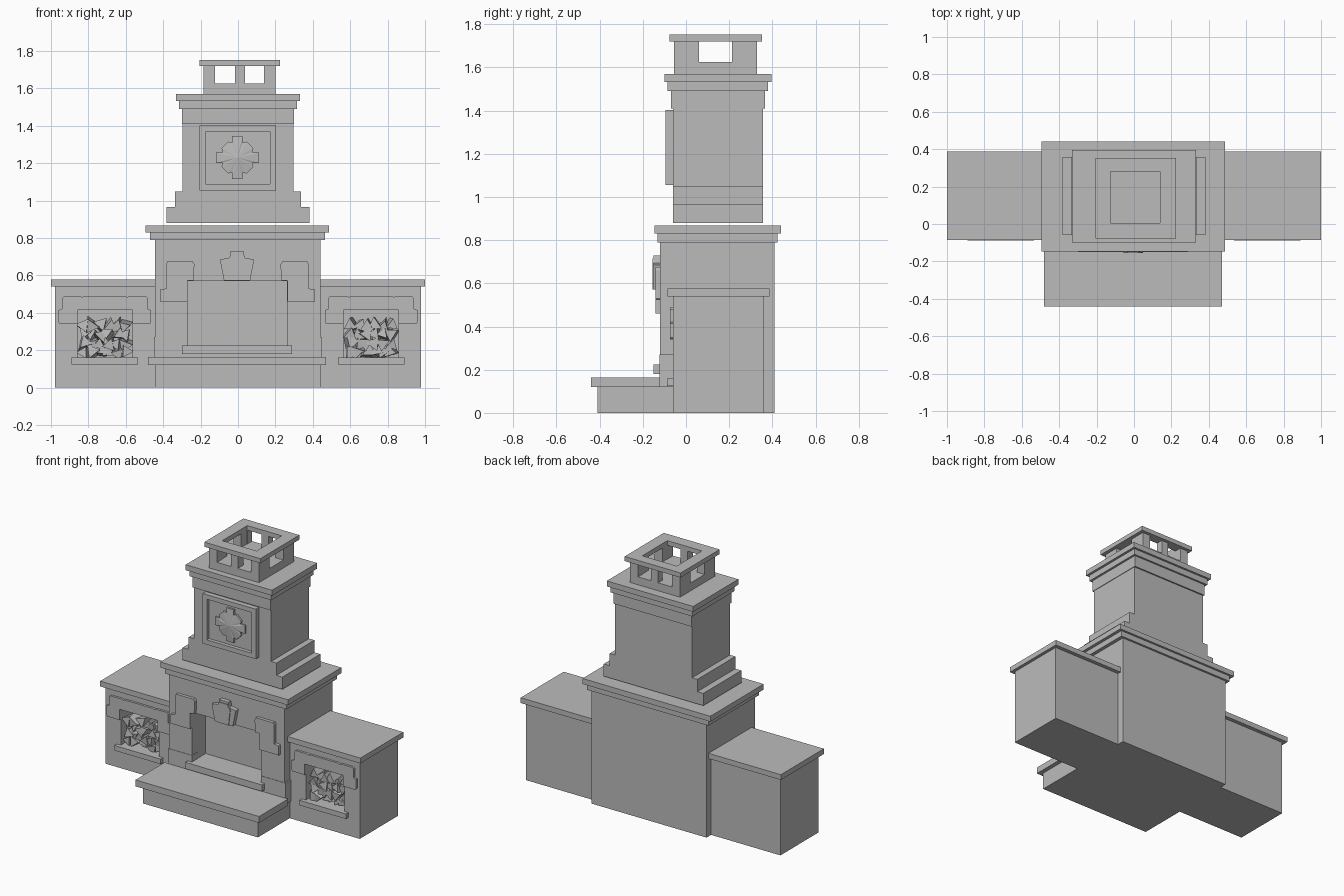
import bpy, bmesh, random
from mathutils import Matrix, Vector

random.seed(4)
cube = bpy.data.objects.get("Cube")
if cube:
    bpy.data.objects.remove(cube, do_unlink=True)

stone = bpy.data.materials.new("grey_stone")
stone.use_nodes = True
GREY = (0.5, 0.5, 0.5, 1)
stone.diffuse_color = GREY
stone.node_tree.nodes["Principled BSDF"].inputs["Base Color"].default_value = GREY


def finish(name, bm):
    bmesh.ops.recalc_face_normals(bm, faces=bm.faces)
    mesh = bpy.data.meshes.new(name)
    bm.to_mesh(mesh)
    bm.free()
    mesh.materials.append(stone)
    obj = bpy.data.objects.new(name, mesh)
    bpy.context.collection.objects.link(obj)
    return obj


def box(name, x, y, z):
    """Block from (min, max) pairs."""
    bm = bmesh.new()
    bmesh.ops.create_cube(bm, size=1)
    for v in bm.verts:
        v.co = [r[0] if c < 0 else r[1] for c, r in zip(v.co, (x, y, z))]
    return finish(name, bm)


def plate(name, outline, front, back):
    """Outline in x and z, extruded along y."""
    bm = bmesh.new()
    face = bm.faces.new([bm.verts.new((x, front, z)) for x, z in outline])
    new = bmesh.ops.extrude_face_region(bm, geom=[face])["geom"]
    moved = [v for v in new if isinstance(v, bmesh.types.BMVert)]
    bmesh.ops.translate(bm, verts=moved, vec=(0, back - front, 0))
    return finish(name, bm)


def symmetric(half, centre=0):
    """Complete a right half outline about a vertical axis."""
    pts = half + [(-x, z) for x, z in reversed(half)]
    return [(x + centre, z) for x, z in pts]


def cut(obj, x, y, z):
    cutter = box("cutter", x, y, z)
    cutter.hide_render = True
    mod = obj.modifiers.new("opening", 'BOOLEAN')
    mod.operation, mod.solver, mod.object = 'DIFFERENCE', 'EXACT', cutter
    bpy.context.view_layer.objects.active = obj
    bpy.ops.object.modifier_apply(modifier=mod.name)
    bpy.data.objects.remove(cutter, do_unlink=True)


def span(side, a, b):
    return tuple(sorted((side * a, side * b)))


# Hearth step
box("hearth_base", (-.445, .44), (-.41, -.1), (0, .12))
box("hearth_slab", (-.48, .47), (-.44, -.12), (.12, .165))

# Main body with firebox and mantel
body = box("main_body", (-.445, .44), (-.12, .41), (0, .79))
cut(body, (-.27, .262), (-.3, .03), (.225, .57))
box("firebox_ledge", (-.3, .29), (-.15, -.11), (.18, .225))
box("mantel_lower", (-.47, .465), (-.132, .425), (.79, .83))
box("mantel_upper", (-.495, .487), (-.146, .44), (.83, .868))

# Keystone over the firebox
plate("keystone", symmetric([(.07, .572), (.075, .60), (.092, .685), (.04, .695),
                             (.035, .73)], -.005), -.15, -.11)
plate("keystone_face", symmetric([(.04, .572), (.052, .68), (.03, .715)], -.005),
      -.155, -.14)

# Plinths and corner brackets beside the firebox
bracket = [(.235, .572), (.23, .66), (.24, .675), (.375, .675), (.38, .66),
           (.38, .53), (.415, .525), (.415, .46), (.268, .46), (.268, .572)]
for side, label in ((-1, "right"), (1, "left")):
    box(label + "_plinth", span(side, .268, .45), (-.123, -.05), (.12, .27))
    plate(label + "_bracket", [(side * x - .003, z) for x, z in bracket], -.142, -.11)

# Side wood stores
arch = [(.147, .415), (.147, .34), (.24, .34), (.248, .35), (.248, .415),
        (.228, .42), (.228, .48), (.218, .49), (.13, .49), (.12, .484),
        (.11, .49), (.01, .49)]
for side, label in ((-1, "right"), (1, "left")):
    mid = side * .712
    store = box(label + "_store", span(side, .42, .978), (-.06, .36), (0, .54))
    cut(store, (mid - .147, mid + .147), (-.2, .12), (.16, .415))
    box(label + "_store_top", span(side, .42, 1), (-.085, .387), (.54, .577))
    box(label + "_store_sill", (mid - .178, mid + .178), (-.087, -.05), (.125, .16))
    plate(label + "_store_arch", symmetric(arch, mid), -.075, -.05)
    # Split firewood, three-sided logs lying front to back
    bm = bmesh.new()
    for row in range(4):
        for col in range(6):
            radius = random.uniform(.034, .044)
            place = Vector((mid + (col - 2.5) * .045 + random.uniform(-.008, .008),
                            .04 + random.uniform(-.02, .01),
                            .19 + row * .047 + random.uniform(-.006, .006)))
            place.x = max(mid - .11, min(mid + .11, place.x))
            turn = (Matrix.Rotation(random.uniform(-.15, .15), 4, 'Z')
                    @ Matrix.Rotation(1.5708 + random.uniform(-.15, .15), 4, 'X')
                    @ Matrix.Rotation(random.uniform(0, 6.28), 4, 'Z'))
            bmesh.ops.create_cone(bm, cap_ends=True, segments=3, radius1=radius,
                                  radius2=radius, depth=.13,
                                  matrix=Matrix.Translation(place) @ turn)
    finish(label + "_firewood", bm)

# Chimney breast: stepped base, shaft and crown mouldings
for name, half, y, z in (
        ("chimney_lower_step", .383, (-.06, .357), (.88, .965)),
        ("chimney_upper_step", .337, (-.06, .357), (.965, 1.05)),
        ("chimney_shaft", .296, (-.06, .357), (1.05, 1.41)),
        ("crown_band", .3, (-.07, .367), (1.41, 1.49)),
        ("crown_lower", .315, (-.085, .38), (1.49, 1.532)),
        ("crown_upper", .332, (-.1, .395), (1.532, 1.57))):
    box(name, (-half, half), y, z)

# Framed panel with a raised cross
panel = box("panel_frame", (-.205, .203), (-.095, -.05), (1.055, 1.402))
cut(panel, (-.173, .171), (-.2, -.07), (1.088, 1.37))
quarter = [(.115, .028), (.08, .028), (.085, .05), (.05, .085), (.028, .08), (.028, .115)]
ring = []
for c, s in ((1, 0), (0, 1), (-1, 0), (0, -1)):
    ring += [(c * x - s * z - .003, s * x + c * z + 1.23) for x, z in quarter]
bm = bmesh.new()
rim = [bm.verts.new((x, -.083, z)) for x, z in ring]
base = [bm.verts.new((x, -.065, z)) for x, z in ring]
apex = bm.verts.new((-.003, -.095, 1.23))
for i in range(len(ring)):
    j = (i + 1) % len(ring)
    bm.faces.new((rim[i], rim[j], apex))
    bm.faces.new((rim[i], rim[j], base[j], base[i]))
bm.faces.new(base)
finish("cross_emblem", bm)

# Chimney pot: hollow walls with windows under an open cap
pot = box("chimney_pot", (-.185, .2), (-.055, .33), (1.57, 1.72))
cut(pot, (-.125, .14), (.005, .28), (1.625, 1.9))
for left, right in ((-.123, -.016), (.037, .138)):
    cut(pot, (left, right), (-.3, .6), (1.625, 1.9))
cut(pot, (-.5, .5), (.06, .213), (1.625, 1.9))
cap = box("pot_cap", (-.205, .225), (-.077, .352), (1.72, 1.752))
cut(cap, (-.125, .14), (.005, .28), (1.6, 1.9))
